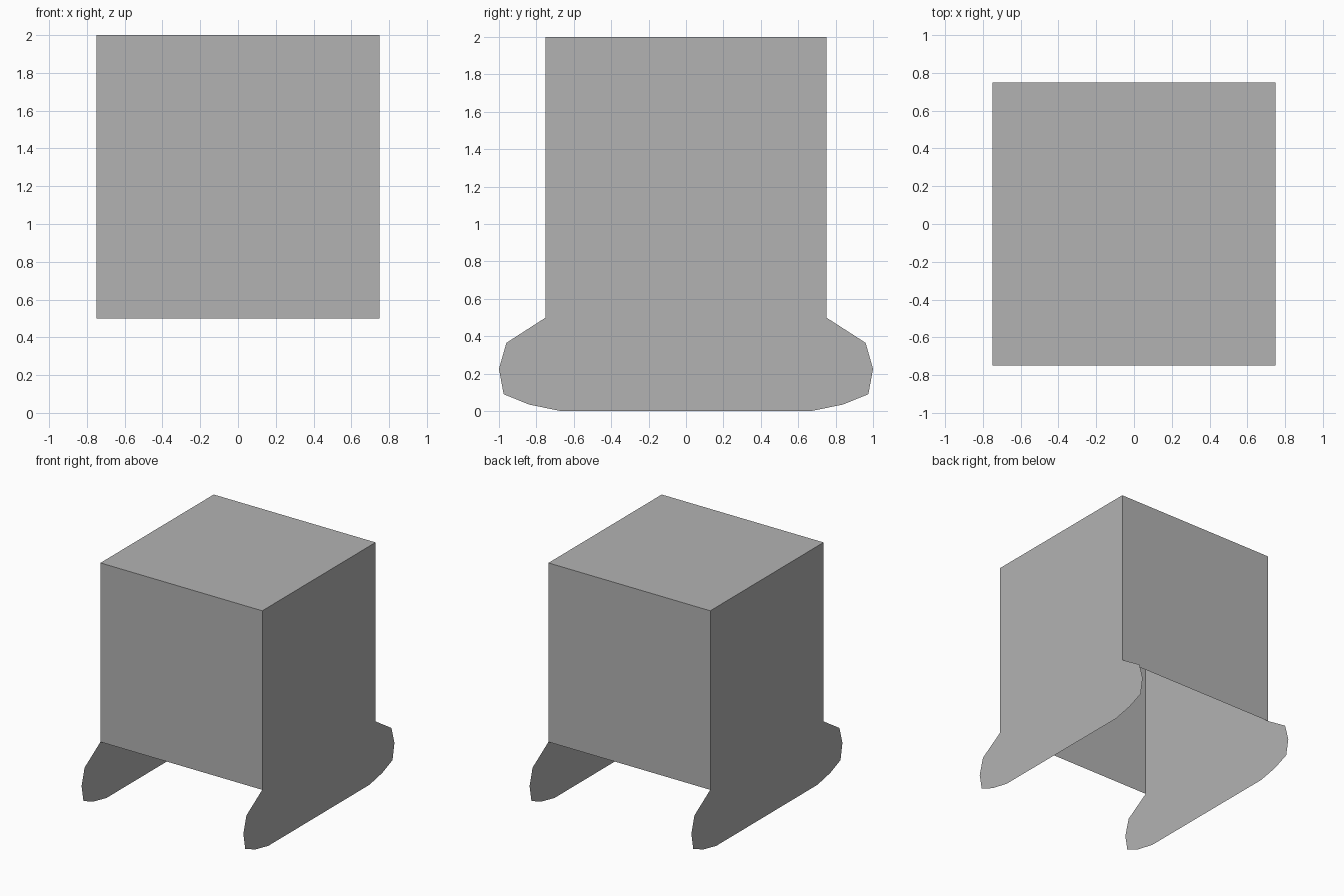
import bpy

if "Cube" in bpy.data.objects:
    bpy.data.objects.remove(bpy.data.objects["Cube"])

W = 0.75           # half width of the box
LOW, TOP = 0.5, 2.0

# Darker grey shared by every panel
grey = bpy.data.materials.new("dark_grey")
grey.diffuse_color = (0.45, 0.45, 0.45, 1.0)
grey.use_nodes = True
grey.node_tree.nodes["Principled BSDF"].inputs["Base Color"].default_value = grey.diffuse_color


def panel(name, points):
    mesh = bpy.data.meshes.new(name)
    mesh.from_pydata(points, [], [range(len(points))])
    mesh.materials.append(grey)
    obj = bpy.data.objects.new(name, mesh)
    bpy.context.collection.objects.link(obj)
    return obj


# Side panels: flat sheets whose lower edge flares into a rocker foot
half = [(W, TOP), (W, LOW), (0.96, 0.365), (1.0, 0.225),
        (0.975, 0.09), (0.84, 0.035), (0.67, 0.0)]
outline = [(-y, z) for y, z in half] + half[::-1]
panel("right_side", [(W, y, z) for y, z in outline])
panel("left_side", [(-W, y, z) for y, z in outline[::-1]])

# Front and back walls, ending above the feet; the underside stays open
panel("front_wall", [(-W, -W, LOW), (W, -W, LOW), (W, -W, TOP), (-W, -W, TOP)])
panel("back_wall", [(W, W, LOW), (-W, W, LOW), (-W, W, TOP), (W, W, TOP)])

# Lid
panel("top_panel", [(-W, -W, TOP), (W, -W, TOP), (W, W, TOP), (-W, W, TOP)])
